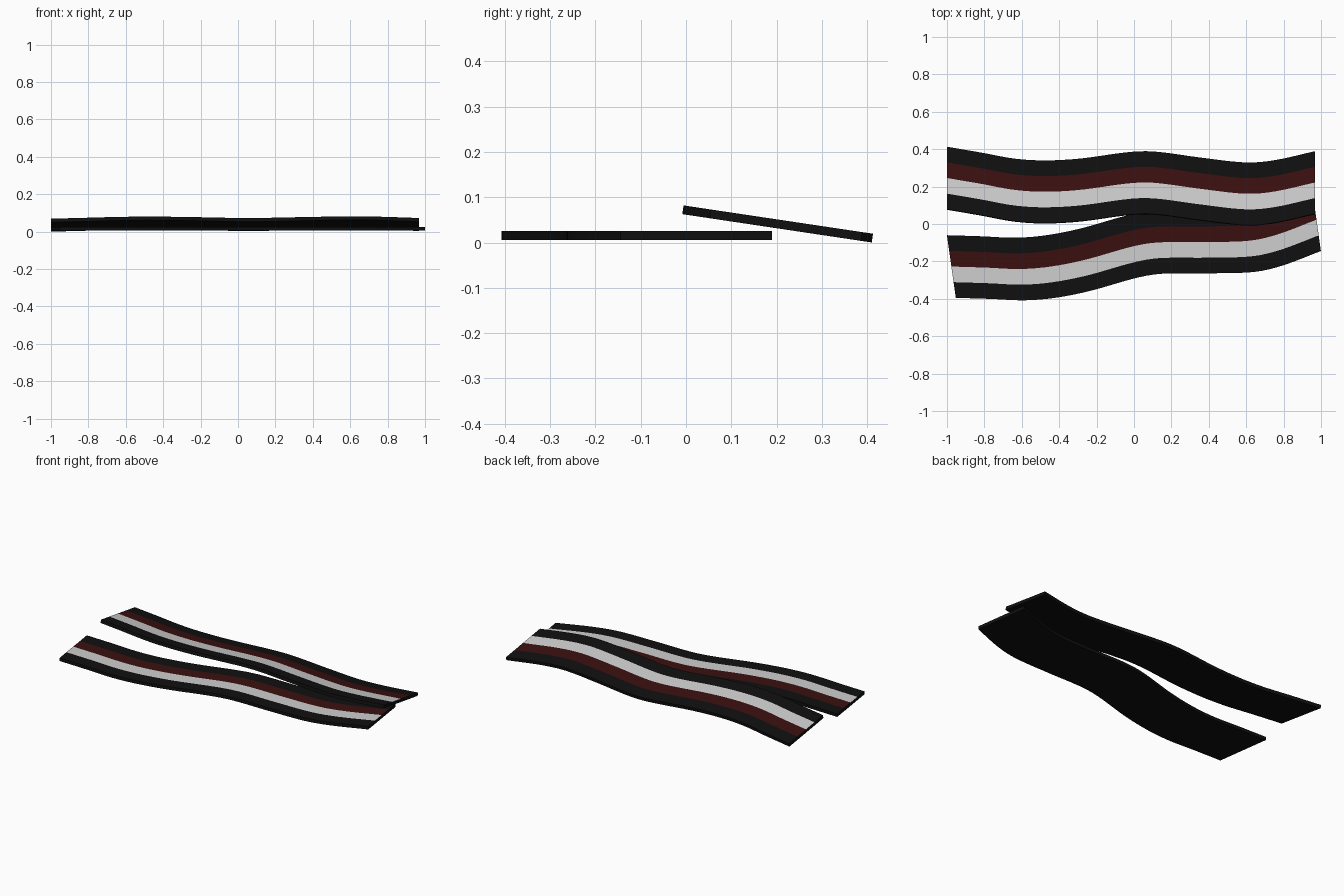
import bpy, bmesh, math
from mathutils import Matrix

cube = bpy.data.objects.get("Cube")
if cube:
    bpy.data.objects.remove(cube, do_unlink=True)


def material(name, rgb):
    m = bpy.data.materials.new(name)
    m.use_nodes = True
    m.diffuse_color = (*rgb, 1)
    m.node_tree.nodes["Principled BSDF"].inputs["Base Color"].default_value = (*rgb, 1)
    return m


BLACK, RED, WHITE = range(3)
MATERIALS = [
    material("charred black", (0.005, 0.005, 0.005)),
    material("dark red", (0.043, 0.005, 0.005)),
    material("pale grey", (0.62, 0.62, 0.62)),
]

LENGTH, WIDTH, THICK, STEPS = 1.968, 0.338, 0.0195, 48
# Wavy long edge: distance along the strip, sideways offset
WAVE = [(0, 0), (0.18, -0.031), (0.36, -0.064), (0.52, -0.074), (0.71, -0.064),
        (0.98, -0.028), (1.11, -0.026), (1.36, -0.059), (1.6, -0.085),
        (1.75, -0.073), (LENGTH, -0.024)]


def slope(i):
    a, b = WAVE[max(i - 1, 0)], WAVE[min(i + 1, len(WAVE) - 1)]
    return (b[1] - a[1]) / (b[0] - a[0])


def wave(u):
    # Smooth cubic through the edge points
    i = max(k for k in range(len(WAVE) - 1) if WAVE[k][0] <= u)
    (x0, y0), (x1, y1) = WAVE[i], WAVE[i + 1]
    h = x1 - x0
    t = (u - x0) / h
    return (y0 * (1 + 2 * t) * (1 - t) ** 2 + h * slope(i) * t * (1 - t) ** 2
            + y1 * t * t * (3 - 2 * t) + h * slope(i + 1) * t * t * (t - 1))


def strip(name, placement):
    # Cross-section: four bands on top, plain underside
    section = [(-WIDTH * k / 4, 0) for k in range(5)] + [(-WIDTH, -THICK), (0, -THICK)]
    colours = [BLACK, RED, WHITE, BLACK, BLACK, BLACK, BLACK]
    n = len(section)
    bm = bmesh.new()
    rings = []
    for s in range(STEPS + 1):
        u = LENGTH * s / STEPS
        rings.append([bm.verts.new((u, wave(u) + y, z)) for y, z in section])
    for a, b in zip(rings, rings[1:]):
        for k in range(n):
            j = (k + 1) % n
            bm.faces.new((a[k], a[j], b[j], b[k])).material_index = colours[k]
    # End caps
    bm.faces.new(rings[0][::-1])
    bm.faces.new(rings[-1])
    bmesh.ops.recalc_face_normals(bm, faces=bm.faces)
    mesh = bpy.data.meshes.new(name)
    bm.to_mesh(mesh)
    bm.free()
    for m in MATERIALS:
        mesh.materials.append(m)
    ob = bpy.data.objects.new(name, mesh)
    bpy.context.collection.objects.link(ob)
    ob.matrix_world = placement
    bpy.ops.object.select_all(action='DESELECT')
    ob.select_set(True)
    bpy.context.view_layer.objects.active = ob
    bpy.ops.object.shade_smooth_by_angle(angle=math.radians(30))


# Flat strip in front, turned slightly; second strip leans over it
strip("front_strip", Matrix.Translation((-1, -0.06, 0.025))
      @ Matrix.Rotation(math.radians(8), 4, 'Z'))
strip("back_strip", Matrix.Translation((-1, 0.413, 0.0195))
      @ Matrix.Rotation(math.radians(-8.5), 4, 'X'))
